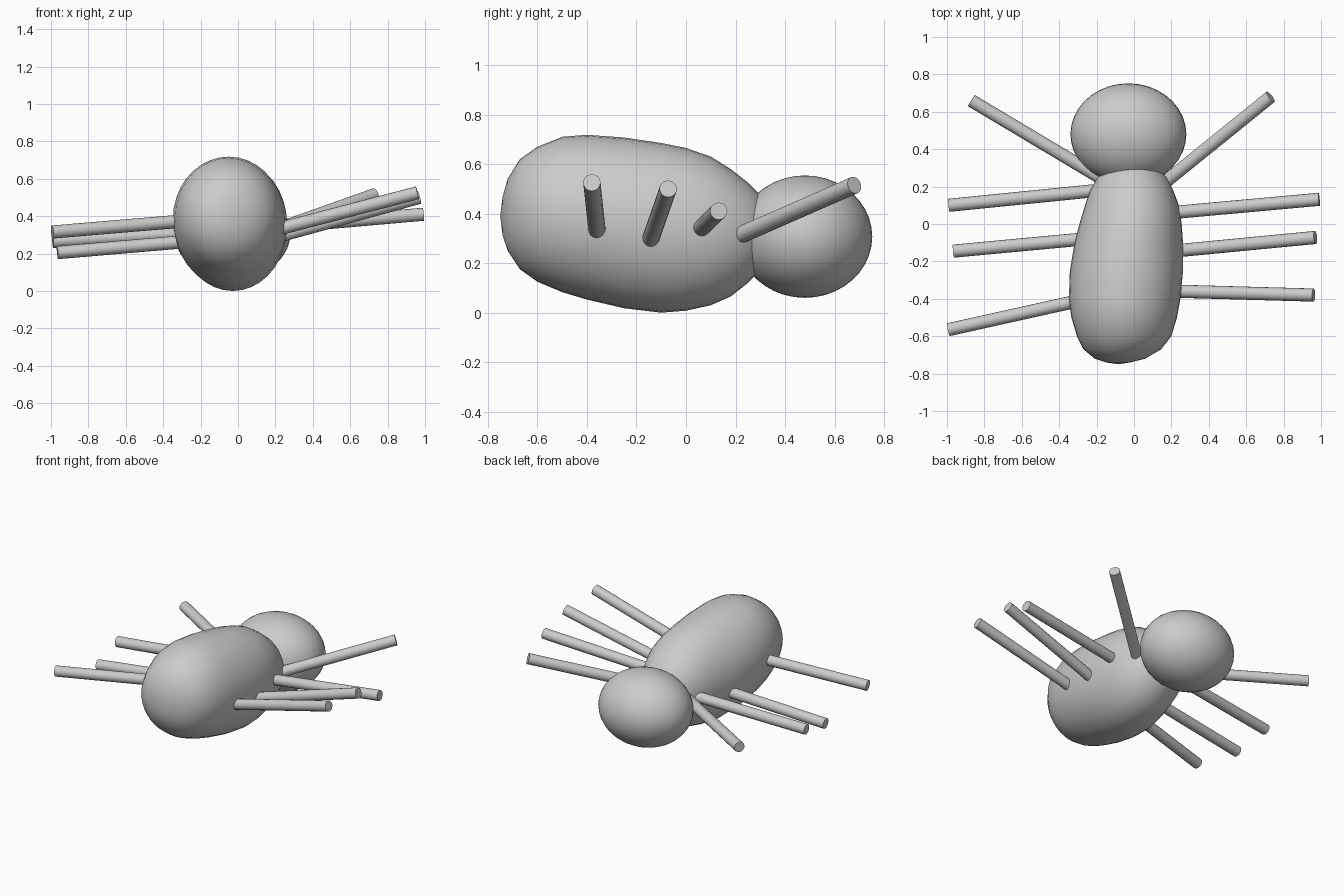
import bpy, bmesh, math
from mathutils import Vector

if "Cube" in bpy.data.objects:
    bpy.data.objects.remove(bpy.data.objects["Cube"])


def finish(bm, name):
    bmesh.ops.recalc_face_normals(bm, faces=bm.faces)
    me = bpy.data.meshes.new(name)
    bm.to_mesh(me)
    bm.free()
    ob = bpy.data.objects.new(name, me)
    bpy.context.collection.objects.link(ob)
    bpy.ops.object.select_all(action='DESELECT')
    bpy.context.view_layer.objects.active = ob
    ob.select_set(True)
    bpy.ops.object.shade_smooth_by_angle(angle=math.radians(50))
    return ob


# Body: oval rings lofted along y (y, left x, right x, bottom z, top z)
RINGS = [
    (-0.74, -0.15, -0.02, 0.31, 0.47),
    (-0.72, -0.21, 0.06, 0.25, 0.54),
    (-0.67, -0.27, 0.145, 0.175, 0.62),
    (-0.60, -0.305, 0.20, 0.125, 0.67),
    (-0.50, -0.335, 0.23, 0.083, 0.71),
    (-0.40, -0.348, 0.248, 0.053, 0.718),
    (-0.25, -0.343, 0.262, 0.018, 0.707),
    (-0.10, -0.318, 0.262, 0.0, 0.685),
    (0.00, -0.292, 0.255, 0.008, 0.665),
    (0.10, -0.262, 0.24, 0.03, 0.63),
    (0.18, -0.235, 0.21, 0.065, 0.58),
    (0.25, -0.195, 0.175, 0.12, 0.525),
    (0.30, -0.145, 0.13, 0.17, 0.475),
    (0.34, -0.08, 0.07, 0.25, 0.40),
]


def make_body(n=36):
    bm = bmesh.new()
    loops = []
    for y, x0, x1, z0, z1 in RINGS:
        cx, cz, rx, rz = (x0 + x1) / 2, (z0 + z1) / 2, (x1 - x0) / 2, (z1 - z0) / 2
        loops.append([bm.verts.new((cx + rx * math.cos(2 * math.pi * i / n), y,
                                    cz + rz * math.sin(2 * math.pi * i / n)))
                      for i in range(n)])
    for a, b in zip(loops, loops[1:]):
        for i in range(n):
            j = (i + 1) % n
            bm.faces.new((a[i], a[j], b[j], b[i]))
    # rounded poles
    for ring, tip in ((loops[0], (-0.085, -0.75, 0.39)), (loops[-1], (0, 0.355, 0.32))):
        p = bm.verts.new(tip)
        for i in range(n):
            bm.faces.new((ring[i], ring[(i + 1) % n], p))
    return finish(bm, "body")


# Head: flattened ball
def make_head():
    bm = bmesh.new()
    bmesh.ops.create_uvsphere(bm, u_segments=36, v_segments=20, radius=1)
    bmesh.ops.scale(bm, vec=(0.31, 0.272, 0.247), verts=bm.verts)
    bmesh.ops.translate(bm, vec=(-0.03, 0.48, 0.307), verts=bm.verts)
    return finish(bm, "head")


# Legs: straight rods from inside the body to the tip
def make_leg(name, root, tip, r=0.035):
    a, b = Vector(root), Vector(tip)
    d = (b - a).normalized()
    a = a - d * 0.1
    bm = bmesh.new()
    bmesh.ops.create_cone(bm, cap_ends=True, segments=16, radius1=r, radius2=r,
                          depth=(b - a).length)
    rot = d.to_track_quat('Z', 'Y').to_matrix()
    bmesh.ops.rotate(bm, cent=(0, 0, 0), matrix=rot, verts=bm.verts)
    bmesh.ops.translate(bm, vec=(a + b) / 2, verts=bm.verts)
    return finish(bm, name)


make_body()
make_head()
LEGS = {
    "right_leg_1": ((0.18, 0.235, 0.32), (0.73, 0.68, 0.515)),
    "right_leg_2": ((0.25, 0.065, 0.345), (0.99, 0.132, 0.41)),
    "right_leg_3": ((0.26, -0.14, 0.305), (0.97, -0.072, 0.50)),
    "right_leg_4": ((0.25, -0.36, 0.34), (0.96, -0.38, 0.525)),
    "left_leg_1": ((-0.20, 0.26, 0.32), (-0.87, 0.66, 0.325)),
    "left_leg_2": ((-0.24, 0.175, 0.31), (-0.99, 0.10, 0.265)),
    "left_leg_3": ((-0.32, -0.085, 0.26), (-0.965, -0.145, 0.205)),
    "left_leg_4": ((-0.34, -0.42, 0.37), (-0.993, -0.565, 0.315)),
}
for name, (root, tip) in LEGS.items():
    make_leg(name, root, tip)
